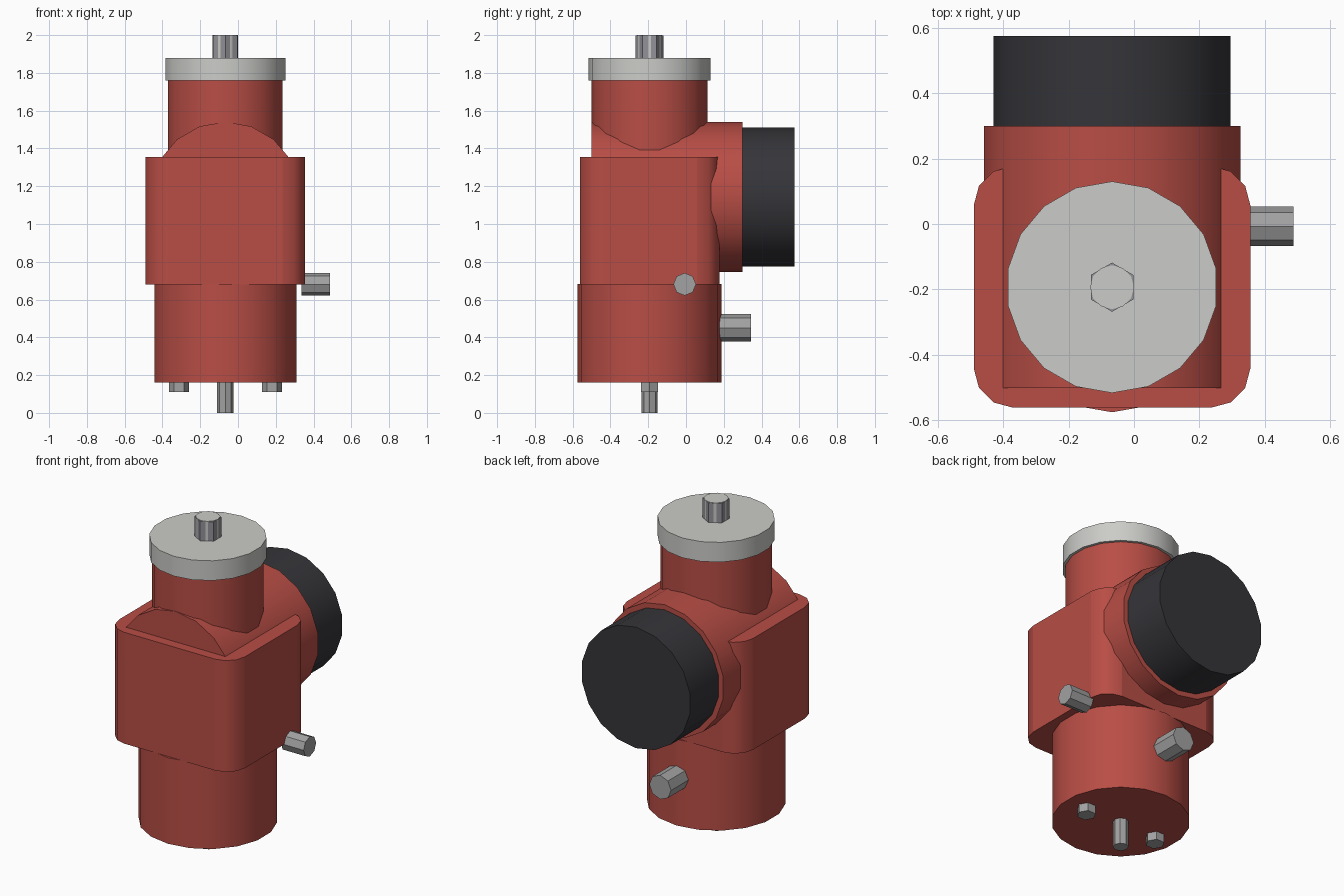
import bpy, math
from mathutils import Vector

if "Cube" in bpy.data.objects:
    bpy.data.objects.remove(bpy.data.objects["Cube"])

CX, CY = -0.067, -0.193      # vertical axis of the body
HZ = 1.143                   # height of the horizontal barrel


def material(name, rgb):
    m = bpy.data.materials.new(name)
    m.diffuse_color = (*rgb, 1)
    m.use_nodes = True
    m.node_tree.nodes["Principled BSDF"].inputs["Base Color"].default_value = m.diffuse_color
    return m


red = material("red_paint", (0.48, 0.075, 0.06))
black = material("black_plastic", (0.036, 0.036, 0.042))
silver = material("pale_silver", (0.60, 0.60, 0.58))
steel = material("steel", (0.36, 0.36, 0.36))
blue_steel = material("blue_steel", (0.29, 0.29, 0.32))


def finish(name, mat):
    o = bpy.context.object
    o.name = o.data.name = name
    bpy.ops.object.transform_apply(location=False, rotation=True, scale=True)
    o.data.materials.append(mat)
    bpy.ops.object.shade_smooth_by_angle(angle=math.radians(35))
    return o


def rod(name, a, b, r, sides, mat, spin=0.0):
    """Cylinder between two points."""
    a, b = Vector(a), Vector(b)
    d = b - a
    rot = {0: (0, math.pi / 2, 0), 1: (math.pi / 2, 0, 0), 2: (0, 0, spin)}
    axis = max(range(3), key=lambda i: abs(d[i]))
    bpy.ops.mesh.primitive_cylinder_add(vertices=sides, radius=r, depth=d.length,
                                        location=(a + b) / 2, rotation=rot[axis])
    return finish(name, mat)


def upright(name, z0, z1, r, sides, mat, dx=0.0, spin=0.0):
    return rod(name, (CX + dx, CY, z0), (CX + dx, CY, z1), r, sides, mat, spin)


# Vertical body: lower barrel, neck and top cap
upright("lower_barrel", 0.16, 0.682, 0.382, 18, red)
upright("neck", 1.2, 1.77, 0.307, 18, red)
upright("top_cap", 1.76, 1.88, 0.323, 18, silver)

# Hexagonal drive on top, with a paler core showing at its end
upright("drive_hex", 1.87, 1.997, 0.075, 6, blue_steel)
upright("drive_core", 1.88, 2.0, 0.067, 12, silver)

# Central block with rounded upright edges
bpy.ops.mesh.primitive_cube_add(size=1, location=(CX, -0.192, 1.0185))
block = bpy.context.object
block.scale = (0.845, 0.738, 0.675)
finish("body_block", red)
weights = block.data.attributes.new("bevel_weight_edge", "FLOAT", "EDGE")
for e in block.data.edges:
    p, q = (block.data.vertices[i].co for i in e.vertices)
    weights.data[e.index].value = 1.0 if abs(p.z - q.z) > 0.1 else 0.0
bevel = block.modifiers.new("round_edges", "BEVEL")
bevel.limit_method = "WEIGHT"
bevel.width = 0.12
bevel.segments = 3
bpy.ops.object.modifier_apply(modifier=bevel.name)
bpy.ops.object.shade_smooth_by_angle(angle=math.radians(35))

# Horizontal barrel with its black end cap
rod("side_barrel", (CX, -0.501, HZ), (CX, 0.30, HZ), 0.398, 18, red)
rod("end_cap", (CX, 0.29, HZ), (CX, 0.575, HZ), 0.367, 18, black)

# Side and back fittings
rod("side_fitting", (0.335, -0.007, 0.681), (0.487, -0.007, 0.681), 0.06, 8, steel)
rod("back_fitting", (CX, 0.1, 0.45), (CX, 0.343, 0.45), 0.073, 8, steel)

# Bottom pins
upright("centre_pin", 0.0, 0.18, 0.043, 8, steel)
for side, dx in (("left", -0.246), ("right", 0.246)):
    upright(side + "_bottom_bolt", 0.11, 0.18, 0.053, 6, steel, dx, math.pi / 6)
